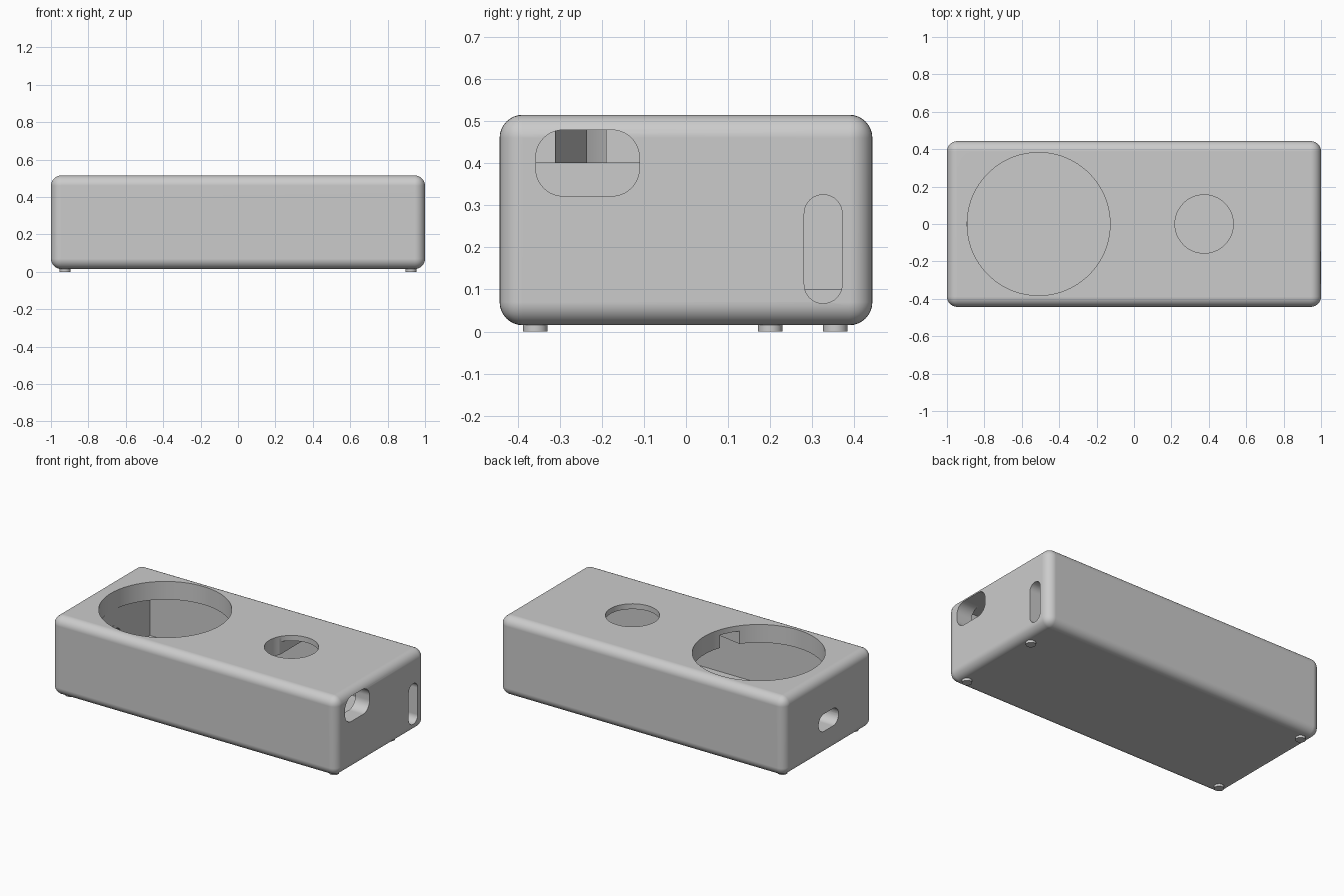
import bpy, bmesh
from math import cos, sin, pi
from mathutils import Vector

if "Cube" in bpy.data.objects:
    bpy.data.objects.remove(bpy.data.objects["Cube"], do_unlink=True)

# One plain grey material
grey = bpy.data.materials.new("plain_grey")
grey.use_nodes = True
COLOUR = (0.6, 0.6, 0.6, 1)
grey.diffuse_color = COLOUR
grey.node_tree.nodes["Principled BSDF"].inputs["Base Color"].default_value = COLOUR


def add_object(name, bm):
    bmesh.ops.recalc_face_normals(bm, faces=bm.faces[:])
    mesh = bpy.data.meshes.new(name)
    bm.to_mesh(mesh)
    bm.free()
    mesh.materials.append(grey)
    obj = bpy.data.objects.new(name, mesh)
    bpy.context.collection.objects.link(obj)
    return obj


def prism(name, outline, push):
    """Extrude a closed outline of 3D points along a vector."""
    bm = bmesh.new()
    face = bm.faces.new([bm.verts.new(p) for p in outline])
    top = bmesh.ops.extrude_face_region(bm, geom=[face])["geom"]
    bmesh.ops.translate(bm, vec=Vector(push),
                        verts=[v for v in top if isinstance(v, bmesh.types.BMVert)])
    return add_object(name, bm)


def box(name, x0, x1, y, z0, z1):
    return prism(name, [(x0, -y, z0), (x1, -y, z0), (x1, y, z0), (x0, y, z0)],
                 (0, 0, z1 - z0))


def cylinder(name, x, y, r, z0, z1, sides):
    ring = [(x + r * cos(2 * pi * i / sides), y + r * sin(2 * pi * i / sides), z0)
            for i in range(sides)]
    return prism(name, ring, (0, 0, z1 - z0))


def slot(name, x0, x1, y0, y1, z0, z1, r, steps=10):
    """Rounded rectangle in the side plane, pushed along x."""
    corners = [(y1 - r, z1 - r), (y0 + r, z1 - r), (y0 + r, z0 + r), (y1 - r, z0 + r)]
    outline = []
    for k, (cy, cz) in enumerate(corners):
        for i in range(steps + 1):
            a = pi / 2 * (k + i / steps)
            outline.append((x0, cy + r * cos(a), cz + r * sin(a)))
    return prism(name, outline, (x1 - x0, 0, 0))


def smooth(obj, angle=0.6):
    bpy.ops.object.select_all(action="DESELECT")
    obj.select_set(True)
    bpy.context.view_layer.objects.active = obj
    bpy.ops.object.shade_smooth_by_angle(angle=angle)


# Rounded case block
case = box("case", -1, 1, 0.443, 0.015, 0.515)
bm = bmesh.new()
bm.from_mesh(case.data)
bmesh.ops.bevel(bm, geom=bm.edges[:], offset=0.055, segments=8, profile=0.5, affect="EDGES")
bm.to_mesh(case.data)
bm.free()

# Hollow inside, raised ceiling, round openings, cable channel and end slots
TOP = 0.40
channel = [(0.32, -0.324, 0.36), (0.32, -0.204, 0.36),
           (-0.30, -0.10, 0.36), (-0.30, -0.22, 0.36)]
cutters = [
    box("main_hollow", -0.89, 0.90, 0.39, 0.10, TOP),
    box("raised_ceiling", 0.24, 0.895, 0.385, 0.30, 0.481),
    cylinder("large_opening", -0.51, 0, 0.382, 0.30, 0.6, 96),
    cylinder("small_opening", 0.375, 0, 0.156, 0.30, 0.6, 64),
    prism("cable_channel", channel, (0, 0, 0.1205)),
    slot("wide_slot", 0.87, 1.1, -0.357, -0.111, 0.322, 0.479, 0.065),
    slot("tall_slot", 0.88, 1.1, 0.281, 0.371, 0.067, 0.325, 0.0445),
    slot("left_end_slot", -1.1, -0.87, -0.10, 0.10, 0.165, 0.275, 0.0545),
]
for cutter in cutters:
    cutter.hide_render = True
    mod = case.modifiers.new(cutter.name, "BOOLEAN")
    mod.operation, mod.solver, mod.object = "DIFFERENCE", "EXACT", cutter

# Bake the cuts and drop the cutters
graph = bpy.context.evaluated_depsgraph_get()
cut_mesh = bpy.data.meshes.new_from_object(case.evaluated_get(graph))
case.modifiers.clear()
case.data = cut_mesh
for cutter in cutters:
    bpy.data.objects.remove(cutter, do_unlink=True)
smooth(case)
weighted = case.modifiers.new("flat_face_normals", "WEIGHTED_NORMAL")
weighted.keep_sharp = True

# Four small feet
feet = {"front_left": (0.925, -0.358), "back_left": (0.925, 0.20),
        "front_right": (-0.925, -0.358), "back_right": (-0.925, 0.355)}
for place, (x, y) in feet.items():
    smooth(cylinder(place + "_foot", x, y, 0.029, 0, 0.03, 32))
